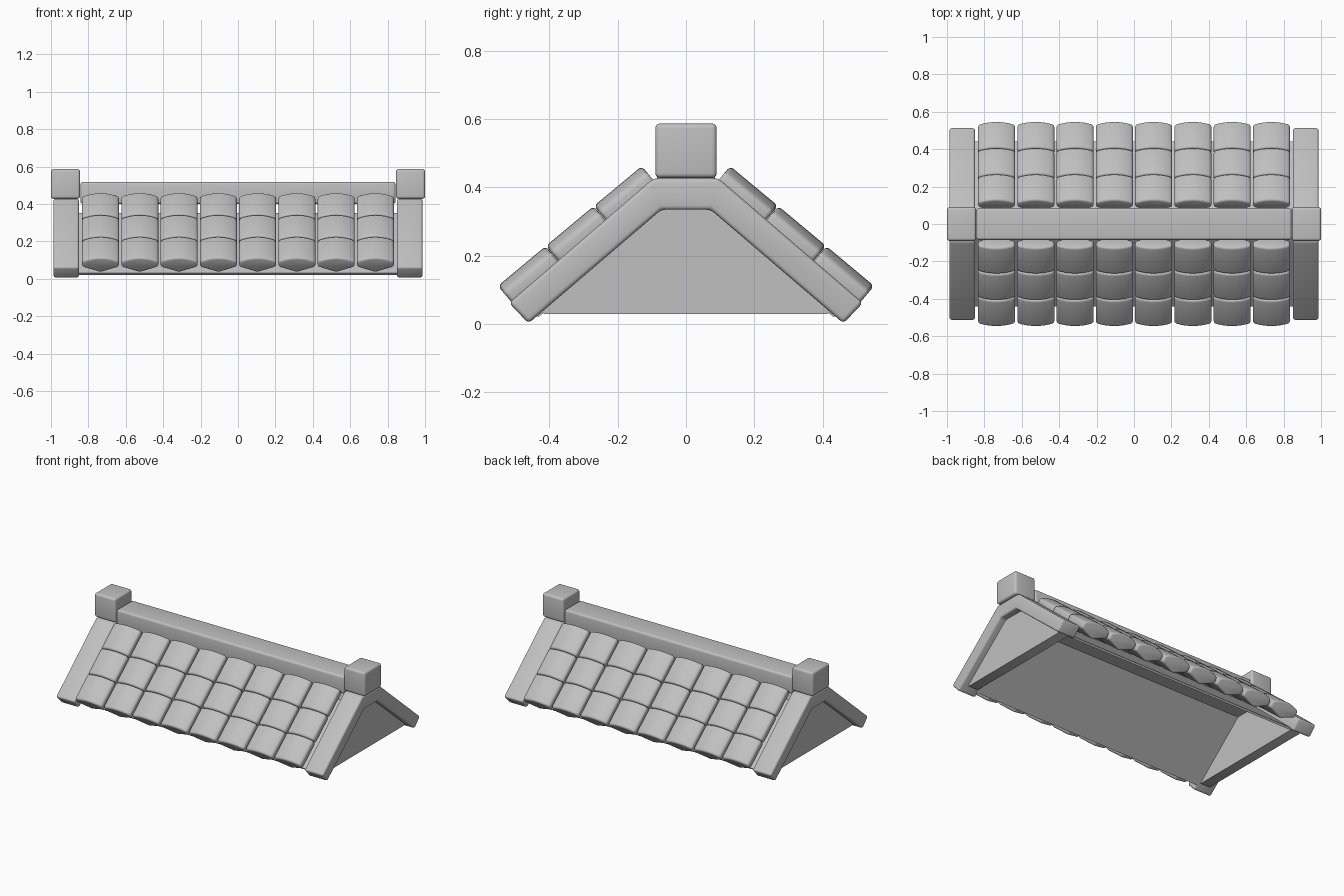
import bpy, bmesh, math
from mathutils import Matrix

if "Cube" in bpy.data.objects:
    bpy.data.objects.remove(bpy.data.objects["Cube"], do_unlink=True)

stone = bpy.data.materials.new("grey_stone")
stone.use_nodes = True
stone.diffuse_color = (0.53, 0.53, 0.53, 1)
stone.node_tree.nodes["Principled BSDF"].inputs["Base Color"].default_value = (0.53, 0.53, 0.53, 1)


def prism_mesh(name, outline, to_3d, depth, bevel=0.0):
    """Extrude a 2D outline by a depth vector and round its sharp edges."""
    bm = bmesh.new()
    base = bm.faces.new([bm.verts.new(to_3d(a, b)) for a, b in outline])
    ext = bmesh.ops.extrude_face_region(bm, geom=[base])
    bmesh.ops.translate(bm, vec=depth, verts=[v for v in ext["geom"] if isinstance(v, bmesh.types.BMVert)])
    bmesh.ops.recalc_face_normals(bm, faces=bm.faces)
    if bevel:
        sharp = [e for e in bm.edges if e.calc_face_angle(0) > math.radians(28)]
        bmesh.ops.bevel(bm, geom=sharp, offset=bevel, segments=4, profile=0.5, affect='EDGES')
    mesh = bpy.data.meshes.new(name)
    bm.to_mesh(mesh)
    bm.free()
    mesh.materials.append(stone)
    return mesh


def add(name, mesh, matrix=Matrix()):
    ob = bpy.data.objects.new(name, mesh)
    bpy.context.collection.objects.link(ob)
    ob.matrix_world = matrix
    return ob


def along_x(name, outline, x0, x1, bevel=0.0):
    """Part with a constant side (y, z) outline between two x positions."""
    return add(name, prism_mesh(name, outline, lambda y, z: (x0, y, z), (x1 - x0, 0, 0), bevel))


def mirrored(half):
    return half + [(-y, z) for y, z in reversed(half)]


def box(half_y, z0, z1):
    return mirrored([(half_y, z0), (half_y, z1)])


# Thin roof deck, open underneath
deck = mirrored([(0.07, 0.335), (0.432, 0.02), (0.442, 0.03), (0.075, 0.352)])
along_x("roof_deck", deck, -0.87, 0.87)

# Gable ends: beam, recessed panel and cap block
beam = mirrored([(0.072, 0.335), (0.461, 0.002), (0.518, 0.062), (0.095, 0.427)])
panel = mirrored([(0.415, 0.03), (0.43, 0.04), (0.08, 0.345)])
for side, s in (("left", 1), ("right", -1)):
    along_x(side + "_gable_beam", beam, s * 0.85, s * 0.987, 0.013)
    along_x(side + "_gable_panel", panel, s * 0.87, s * 0.94)
    along_x(side + "_cap_block", box(0.09, 0.428, 0.587), s * 0.845, s, 0.014)

# Ridge bar
along_x("ridge_bar", box(0.085, 0.4, 0.518), -0.842, 0.842, 0.014)

# Roof tiles with arched tops and keeled undersides, in rows down both slopes
COLUMNS, ROWS = 8, 3
PITCH_X, PITCH_S = 0.21, 0.183
HALF_W, EDGE_H, CROWN = 0.099, 0.03, 0.024
SIDE_LOW, KEEL_LOW = -0.012, -0.05
STEPS = 8
section = [(0, KEEL_LOW), (HALF_W, SIDE_LOW)]
for i in range(STEPS + 1):
    t = 1 - 2 * i / STEPS
    section.append((HALF_W * t, EDGE_H + CROWN * (1 - t * t)))
section.append((-HALF_W, SIDE_LOW))
tile = prism_mesh("roof_tile", section, lambda x, n: (x, 0, n), (0, PITCH_S - 0.001, 0), 0.013)

slope = Matrix.Rotation(math.radians(-39.8), 4, 'X')
start = Matrix.Translation((0, 0.095, 0.421))
for side, turn in (("back", 0), ("front", math.pi)):
    for c in range(COLUMNS):
        for r in range(ROWS):
            x = (c - (COLUMNS - 1) / 2) * PITCH_X
            place = Matrix.Translation((x, r * PITCH_S, 0))
            add(f"{side}_roof_tile_{c + 1}_{r + 1}", tile,
                Matrix.Rotation(turn, 4, 'Z') @ start @ slope @ place)

# Smooth rounded edges, flat faces kept crisp
bpy.ops.object.select_all(action='DESELECT')
for ob in bpy.context.collection.objects:
    if ob.type == 'MESH' and ob.data.materials and ob.data.materials[0] == stone:
        ob.select_set(True)
        bpy.context.view_layer.objects.active = ob
bpy.ops.object.shade_smooth_by_angle(angle=math.radians(35))
